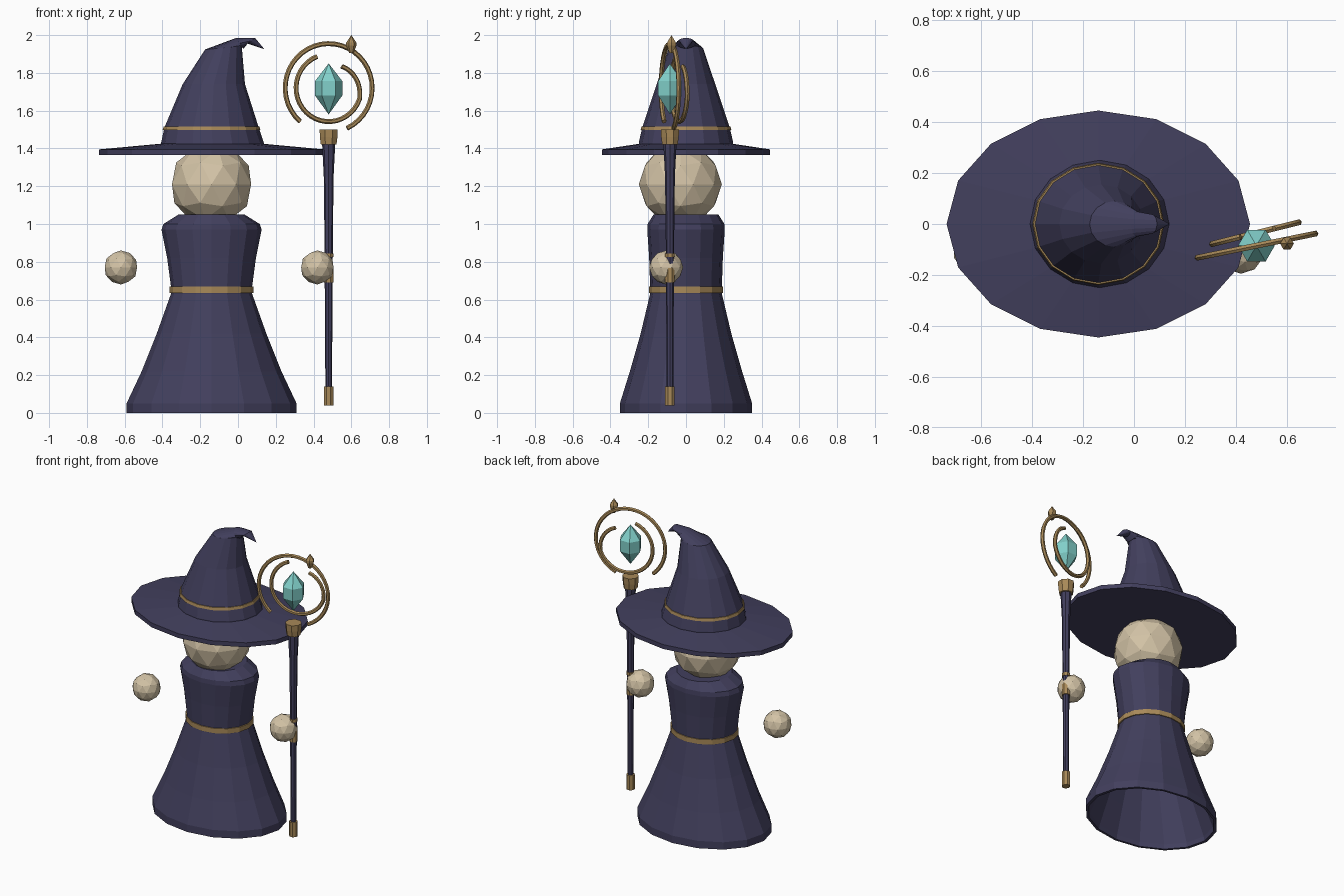
import bpy, bmesh, math
from mathutils import Vector, Matrix

if "Cube" in bpy.data.objects:
    bpy.data.objects.remove(bpy.data.objects["Cube"])

CX = -0.14                      # axis of the figure
SX, SY = 0.48, -0.085           # axis of the staff


def material(name, rgb):
    m = bpy.data.materials.new(name)
    m.diffuse_color = (*rgb, 1)
    m.use_nodes = True
    m.node_tree.nodes["Principled BSDF"].inputs["Base Color"].default_value = m.diffuse_color
    return m


NAVY = material("navy cloth", (0.054, 0.050, 0.110))
GOLD = material("dull gold", (0.390, 0.250, 0.098))
SKIN = material("pale cream", (0.650, 0.545, 0.380))
TEAL = material("teal crystal", (0.225, 0.640, 0.600))


def finish(name, bm, mat):
    bmesh.ops.recalc_face_normals(bm, faces=bm.faces)
    me = bpy.data.meshes.new(name)
    bm.to_mesh(me)
    bm.free()
    me.materials.append(mat)
    ob = bpy.data.objects.new(name, me)
    bpy.context.collection.objects.link(ob)
    return ob


def loft(name, mat, rings, sides, y=0.0, closed=False, phase=0.0):
    """Skin rings of (centre x, z, x radius, y radius, tilt)."""
    bm = bmesh.new()
    loops = []
    for cx, z, rx, ry, dz in rings:
        if rx == 0 and ry == 0:
            loops.append([bm.verts.new((cx, y, z))])
            continue
        loop = []
        for i in range(sides):
            a = 2 * math.pi * i / sides + phase
            loop.append(bm.verts.new((cx + rx * math.cos(a), y + ry * math.sin(a),
                                      z + dz * math.cos(a))))
        loops.append(loop)
    pairs = list(zip(loops, loops[1:]))
    if closed:
        pairs.append((loops[-1], loops[0]))
    for a, b in pairs:
        for i in range(sides):
            j = (i + 1) % sides
            if len(a) == 1:
                bm.faces.new((a[0], b[j], b[i]))
            elif len(b) == 1:
                bm.faces.new((a[i], a[j], b[0]))
            else:
                bm.faces.new((a[i], a[j], b[j], b[i]))
    if not closed:
        for loop in (loops[0], loops[-1]):
            if len(loop) > 1:
                bm.faces.new(loop)
    return finish(name, bm, mat)


def upright(name, mat, x, y, profile, sides, phase=0.0):
    """Round part from a (z, radius) profile."""
    return loft(name, mat, [(x, z, r, r, 0) for z, r in profile], sides, y, phase=phase)


def ball(name, centre, radius):
    bm = bmesh.new()
    bmesh.ops.create_icosphere(bm, subdivisions=2, radius=radius,
                               matrix=Matrix.Translation(centre))
    return finish(name, bm, SKIN)


def arc(name, centre, start, end, radius, end_radius, turn, thick=0.013, steps=32, sides=6):
    """Open hoop standing upright, turned about z; angles in degrees."""
    bm = bmesh.new()
    rot = Matrix.Rotation(math.radians(turn), 3, 'Z')
    loops = []
    for k in range(steps + 1):
        t = k / steps
        a = math.radians(start + (end - start) * t)
        r = radius + (end_radius - radius) * max(0, (t - 0.75) / 0.25)
        loop = []
        for s in range(sides):
            b = 2 * math.pi * s / sides
            d = r + thick * math.cos(b)
            p = Vector((d * math.cos(a), thick * math.sin(b), d * math.sin(a)))
            loop.append(bm.verts.new(rot @ p + Vector(centre)))
        loops.append(loop)
    for a, b in zip(loops, loops[1:]):
        for s in range(sides):
            u = (s + 1) % sides
            bm.faces.new((a[s], a[u], b[u], b[s]))
    bm.faces.new(loops[0])
    bm.faces.new(loops[-1])
    return finish(name, bm, GOLD)


# Robe, hollow under the hem
loft("robe", NAVY, [(CX, z, rx, ry, 0) for z, rx, ry in (
    (0.60, 0.19, 0.165), (0.22, 0.345, 0.275), (0.03, 0.425, 0.33), (0.0, 0.43, 0.335),
    (0.0, 0.45, 0.35), (0.05, 0.45, 0.35), (0.22, 0.37, 0.297), (0.42, 0.29, 0.24),
    (0.63, 0.215, 0.19), (0.67, 0.215, 0.19), (0.82, 0.235, 0.195), (0.97, 0.265, 0.205),
    (1.0, 0.255, 0.203), (1.05, 0.175, 0.172))], 16)

# Belt
loft("belt", GOLD, [(CX, z, rx, ry, 0) for z, rx, ry in (
    (0.635, 0.205, 0.18), (0.635, 0.222, 0.196), (0.668, 0.222, 0.196),
    (0.668, 0.205, 0.18))], 16, closed=True)

# Head and floating hands
ball("head", (CX, -0.03, 1.21), 0.22)
for side, x in (("left", 0.42), ("right", -0.62)):
    ball(side + "_hand", (x, -0.105, 0.77), 0.09)

# Hat: brim, leaning cone and curled tip
loft("hat_brim", NAVY, [(CX, z, rx, ry, 0) for z, rx, ry in (
    (1.365, 0.595, 0.445), (1.395, 0.595, 0.445), (1.425, 0.27, 0.245))], 16)
loft("hat_cone", NAVY, [
    (-0.135, 1.41, 0.275, 0.25, 0), (-0.135, 1.43, 0.272, 0.25, 0),
    (-0.14, 1.51, 0.25, 0.232, 0), (-0.128, 1.74, 0.165, 0.155, 0),
    (-0.077, 1.932, 0.097, 0.09, 0.008), (0.01, 1.957, 0.02, 0.05, -0.028),
    (0.07, 1.97, -0.02, 0.038, -0.015), (0.14, 1.925, 0, 0, 0)], 16)
loft("hat_band", GOLD, [
    (-0.14, 1.497, 0.24, 0.222, 0), (-0.14, 1.497, 0.259, 0.24, 0),
    (-0.14, 1.515, 0.254, 0.236, 0), (-0.14, 1.515, 0.235, 0.22, 0)], 16, closed=True)

# Staff shaft and its metal fittings
upright("staff_shaft", NAVY, SX, SY,
        [(0.06, 0.017), (0.7, 0.021), (0.9, 0.022), (1.25, 0.026), (1.41, 0.034),
         (1.43, 0.034)], 8)
upright("staff_foot", GOLD, SX, SY, [(0.04, 0.027), (0.14, 0.027)], 8, math.pi / 8)
upright("lower_grip", GOLD, SX, SY, [(0.69, 0.027), (0.77, 0.027)], 8, math.pi / 8)
upright("upper_grip", GOLD, SX, SY, [(0.825, 0.027), (0.845, 0.027)], 8, math.pi / 8)
upright("staff_cap", GOLD, SX, SY,
        [(1.42, 0.045), (1.46, 0.05), (1.50, 0.052)], 8, math.pi / 8)

# Two open hoops around the crystal
arc("outer_hoop", (SX, SY, 1.72), -65, 229, 0.235, 0.235, 11.5)
arc("inner_hoop", (SX, SY + 0.05, 1.72), 111, 418, 0.178, 0.135, 14)

# Faceted crystal and small finial on the outer hoop
upright("crystal", TEAL, SX, SY,
        [(1.58, 0), (1.68, 0.072), (1.757, 0.072), (1.85, 0)], 6)
upright("hoop_finial", GOLD, 0.60, -0.077,
        [(1.905, 0.012), (1.945, 0.027), (1.96, 0.027), (2.0, 0)], 6)
